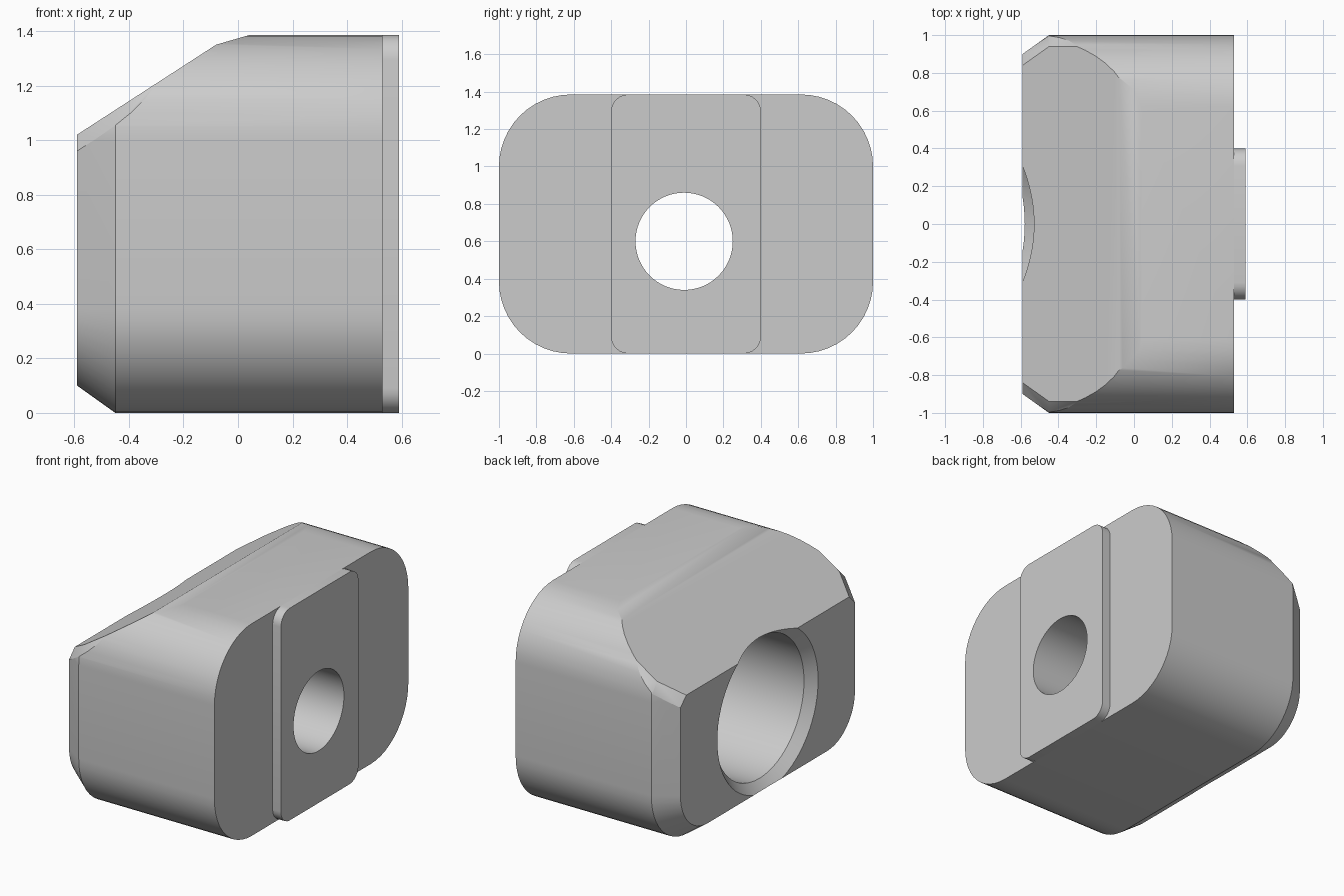
import bpy, bmesh
from math import sin, cos, pi, radians
from mathutils import Vector

cube = bpy.data.objects.get("Cube")
if cube:
    bpy.data.objects.remove(cube, do_unlink=True)

HEIGHT = 1.385
SLOPE = 0.647

grey = bpy.data.materials.new("light_grey")
grey.use_nodes = True
grey.diffuse_color = (0.6, 0.6, 0.6, 1)
grey.node_tree.nodes["Principled BSDF"].inputs["Base Color"].default_value = (0.6, 0.6, 0.6, 1)


def rounded_ring(x, half_width, inset, radius, steps=12):
    """Rounded rectangle across the x axis."""
    points = []
    y0 = half_width - inset - radius
    z0 = HEIGHT / 2 - inset - radius
    for quarter, (sy, sz) in enumerate([(1, 1), (-1, 1), (-1, -1), (1, -1)]):
        for i in range(steps + 1):
            a = (quarter + i / steps) * pi / 2
            points.append((x, sy * y0 + radius * cos(a), HEIGHT / 2 + sz * z0 + radius * sin(a)))
    return points


def circle_ring(x, radius, y, z=0.6, count=64):
    return [(x, y + radius * cos(2 * pi * i / count), z + radius * sin(2 * pi * i / count))
            for i in range(count)]


def loft(rings):
    """Closed skin through a row of rings."""
    bm = bmesh.new()
    rows = [[bm.verts.new(p) for p in ring] for ring in rings]
    count = len(rows[0])
    for a, b in zip(rows, rows[1:]):
        for i in range(count):
            j = (i + 1) % count
            bm.faces.new((a[i], a[j], b[j], b[i]))
    bm.faces.new(rows[0])
    bm.faces.new(rows[-1])
    bmesh.ops.recalc_face_normals(bm, faces=bm.faces[:])
    return bm


def slice_off(bm, point, normal):
    """Remove everything beyond a plane and close the cut."""
    cut = bmesh.ops.bisect_plane(bm, geom=bm.verts[:] + bm.edges[:] + bm.faces[:], dist=1e-5,
                                 plane_co=point, plane_no=Vector(normal).normalized(),
                                 clear_outer=True)
    edges = [e for e in cut["geom_cut"] if isinstance(e, bmesh.types.BMEdge) and e.is_boundary]
    if edges:
        bmesh.ops.contextual_create(bm, geom=edges)
    bmesh.ops.recalc_face_normals(bm, faces=bm.faces[:])


def make_object(name, bm):
    mesh = bpy.data.meshes.new(name)
    bm.to_mesh(mesh)
    bm.free()
    mesh.materials.append(grey)
    obj = bpy.data.objects.new(name, mesh)
    bpy.context.collection.objects.link(obj)
    return obj


# Block with rounded corners and a chamfered end
block = loft([rounded_ring(-0.59, 1, 0.1, 0.285),
              rounded_ring(-0.45, 1, 0, 0.385),
              rounded_ring(0.53, 1, 0, 0.385)])
# Sloping top and its soft upper edge
slice_off(block, (-0.59, 0, 1.02), (-SLOPE, 0, 1))
slice_off(block, (-0.08, 0, 1.35), (-0.29, 0, 1))
# Bevels along both sides of the slope
for side in (-1, 1):
    slice_off(block, (-0.45, side, 1.05), (-SLOPE, side, 1))
    slice_off(block, (-0.45, side, 1.05), (-1.357, side, 1))
body = make_object("body", block)

# Raised key on the flat end
key = make_object("locating_key", loft([rounded_ring(0.53, 0.4, 0, 0.09, 6),
                                        rounded_ring(0.59, 0.4, 0, 0.09, 6)]))

# Countersunk bore that steps down to a through hole
cutter = make_object("bore_cutter", loft([circle_ring(-0.65, 0.58, 0),
                                          circle_ring(-0.53, 0.46, 0),
                                          circle_ring(0.12, 0.46, 0),
                                          circle_ring(0.12, 0.26, -0.01),
                                          circle_ring(0.7, 0.26, -0.01)]))
cutter.hide_render = True

for obj in (body, key):
    bpy.ops.object.select_all(action="DESELECT")
    obj.select_set(True)
    bpy.context.view_layer.objects.active = obj
    bore = obj.modifiers.new("bore", "BOOLEAN")
    bore.operation = "DIFFERENCE"
    bore.solver = "EXACT"
    bore.object = cutter
    bpy.ops.object.modifier_apply(modifier=bore.name)
    bpy.ops.object.shade_smooth_by_angle(angle=radians(28))

bpy.data.objects.remove(cutter, do_unlink=True)
